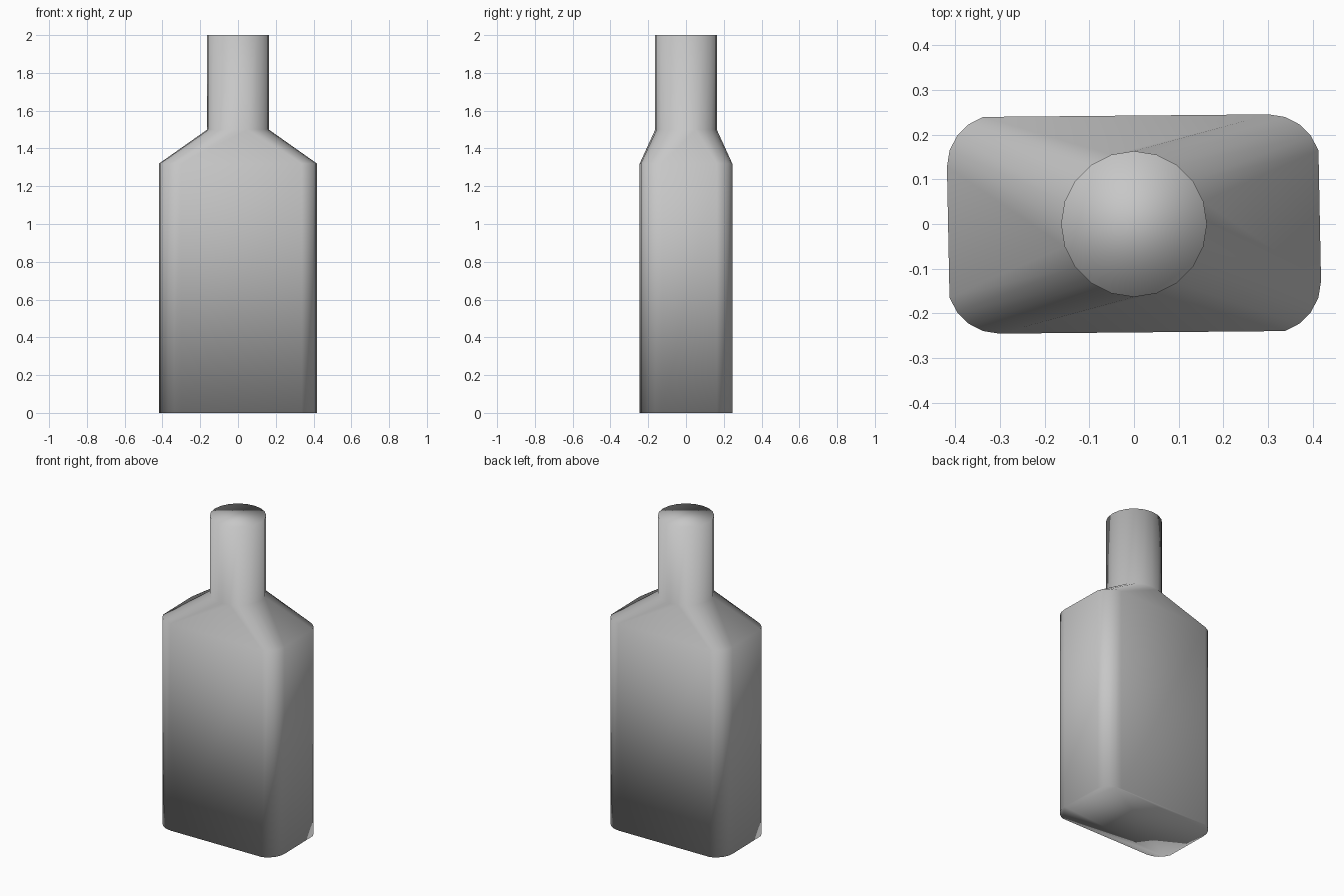
import bpy
import bmesh
from math import cos, sin, tau

cube = bpy.data.objects.get("Cube")
if cube:
    bpy.data.objects.remove(cube, do_unlink=True)

SIDES = 20
QUARTER = SIDES // 4


def ring(bm, z, radius, dx=0.0, dy=0.0):
    """Circle whose quarters are pushed apart into a rounded rectangle."""
    signs = [(1, 1), (-1, 1), (-1, -1), (1, -1)]
    verts = []
    for k in range(SIDES):
        sx, sy = signs[((k - 1) % SIDES) // QUARTER]
        t = tau * k / SIDES
        verts.append(bm.verts.new((radius * cos(t) + sx * dx,
                                   radius * sin(t) + sy * dy, z)))
    return verts


# Plain grey material
grey = bpy.data.materials.new("plain_grey")
grey.use_nodes = True
colour = (0.57, 0.57, 0.57, 1.0)
grey.diffuse_color = colour
grey.node_tree.nodes["Principled BSDF"].inputs["Base Color"].default_value = colour

# Bottle: flat-sided body, sloping shoulder, round neck
bm = bmesh.new()
rings = [
    ring(bm, 0.0, 0.117, 0.301, 0.128),
    ring(bm, 1.32, 0.117, 0.301, 0.128),
    ring(bm, 1.5, 0.163),
    ring(bm, 2.0, 0.163),
]
for low, high in zip(rings, rings[1:]):
    for i in range(SIDES):
        j = (i + 1) % SIDES
        bm.faces.new((low[i], low[j], high[j], high[i]))

# Closed base and neck top
bm.faces.new(rings[0][::-1])
bm.faces.new(rings[-1])
bmesh.ops.recalc_face_normals(bm, faces=bm.faces)
for face in bm.faces:
    face.smooth = True

mesh = bpy.data.meshes.new("bottle")
bm.to_mesh(mesh)
bm.free()
mesh.materials.append(grey)
bottle = bpy.data.objects.new("bottle", mesh)
bpy.context.collection.objects.link(bottle)
